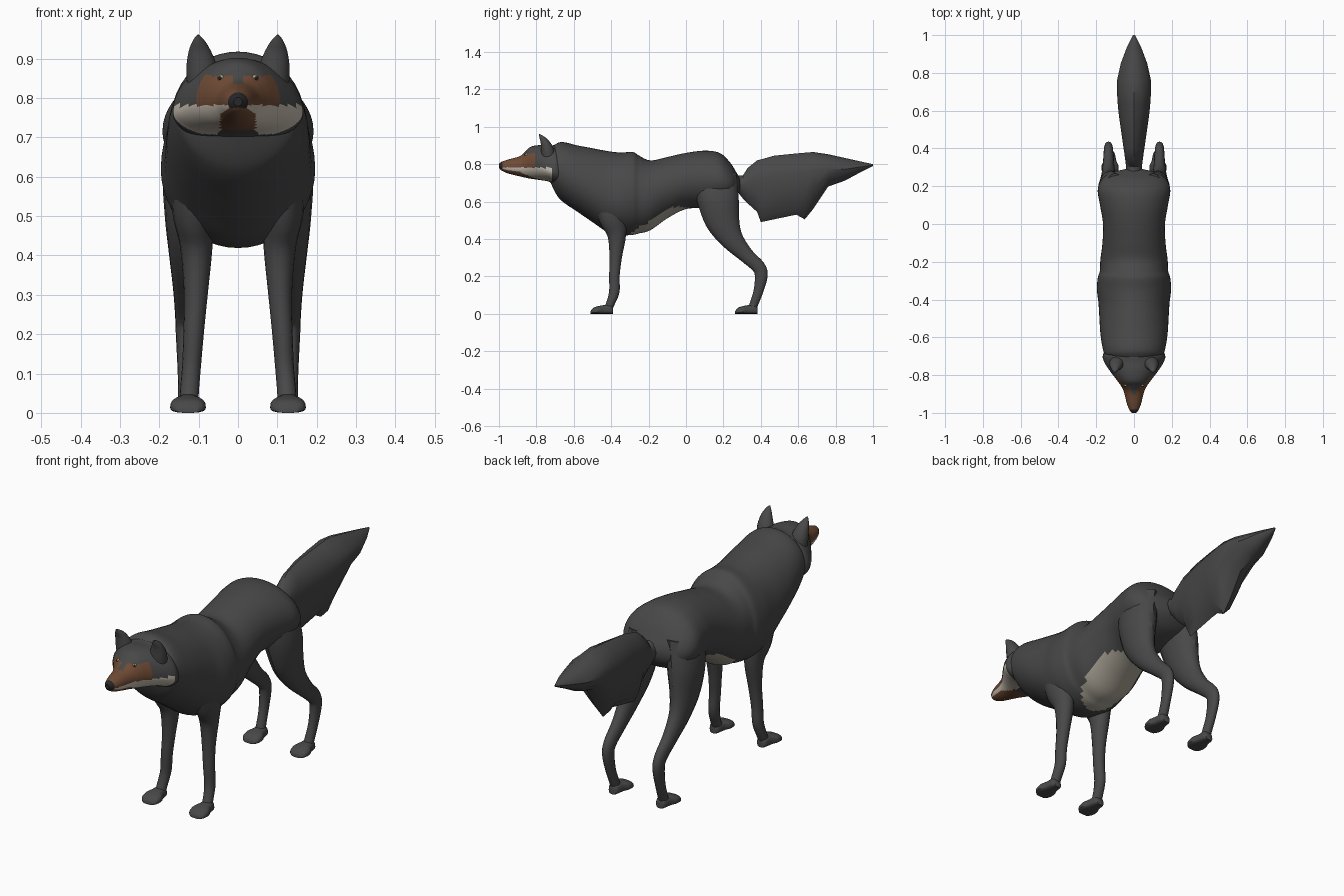
import bpy, bmesh, math
from mathutils import Vector

if "Cube" in bpy.data.objects:
    bpy.data.objects.remove(bpy.data.objects["Cube"], do_unlink=True)


def material(name, rgb):
    m = bpy.data.materials.new(name)
    m.use_nodes = True
    m.diffuse_color = (*rgb, 1)
    bsdf = m.node_tree.nodes["Principled BSDF"]
    bsdf.inputs["Base Color"].default_value = (*rgb, 1)
    bsdf.inputs["Roughness"].default_value = 0.8
    return m


FUR = material("charcoal fur", (0.065, 0.065, 0.065))
CREAM = material("cream fur", (0.58, 0.52, 0.44))
BROWN = material("brown fur", (0.16, 0.07, 0.035))
BELLY = material("grey beige belly", (0.38, 0.35, 0.29))
NOSE = material("black nose", (0.02, 0.02, 0.022))
EYE = material("pale amber eye", (0.6, 0.5, 0.3))
parts = []


def smooth_rows(rows, steps):
    """Spline through the control rows, with `steps` rows per span."""
    out = []
    for i in range(len(rows) - 1):
        a, b = rows[i], rows[i + 1]
        p, n = rows[max(i - 1, 0)], rows[min(i + 2, len(rows) - 1)]
        for k in range(steps):
            t = k / steps
            h = t * t * (3 - 2 * t)
            g, e = t * (1 - t) ** 2, t * t * (t - 1)
            out.append([a[j] * (1 - h) + b[j] * h + g * (b[j] - p[j]) / 2 + e * (n[j] - a[j]) / 2
                        for j in range(len(a))])
    return out + [list(rows[-1])]


def skin(name, rings, mats, rule=None):
    """Bridge the rings into a closed mesh and colour its faces by a rule."""
    bm = bmesh.new()
    loops = [[bm.verts.new(p) for p in ring] for ring in rings]
    for r, s in zip(loops, loops[1:]):
        for i in range(len(r)):
            j = (i + 1) % len(r)
            bm.faces.new((r[i], r[j], s[j], s[i]))
    bm.faces.new(loops[0])
    bm.faces.new(loops[-1])
    bmesh.ops.recalc_face_normals(bm, faces=bm.faces)
    if rule:
        for f in bm.faces:
            f.material_index = rule(f.calc_center_median(), f.normal)
    me = bpy.data.meshes.new(name)
    bm.to_mesh(me)
    bm.free()
    for m in mats:
        me.materials.append(m)
    ob = bpy.data.objects.new(name, me)
    bpy.context.collection.objects.link(ob)
    parts.append(ob)
    return ob


def oval(y, top, bottom, w, mid, segs, cx=0, power=1):
    """Upright section at y, widest at the height fraction mid."""
    zc = bottom + (top - bottom) * mid
    ring = []
    for i in range(segs):
        a = 2 * math.pi * i / segs
        c, s = math.cos(a), math.sin(a)
        x = w * math.copysign(abs(c) ** power, c)
        z = zc + (top - zc if s > 0 else zc - bottom) * math.copysign(abs(s) ** power, s)
        ring.append((cx + x, y, z))
    return ring


def limb(name, path, segs=16, steps=4):
    """Tube along a path of rows: x, y, z, depth radius, width radius."""
    rows = smooth_rows(path, steps)
    rings = []
    for i, (x, y, z, depth, width) in enumerate(rows):
        p, n = rows[max(i - 1, 0)], rows[min(i + 1, len(rows) - 1)]
        side = Vector((0, p[2] - n[2], n[1] - p[1])).normalized()
        rings.append([Vector((x + width * math.cos(a), y, z)) + side * depth * math.sin(a)
                      for a in (2 * math.pi * k / segs for k in range(segs))])
    return skin(name, rings, [FUR])


def ball(name, centre, r, mat):
    rings = [[(centre[0] + r * math.sin(t) * math.cos(a), centre[1] + r * math.sin(t) * math.sin(a),
               centre[2] + r * math.cos(t)) for a in (math.pi * k / 6 for k in range(12))]
             for t in (math.pi * (k + 0.3) / 8.6 for k in range(9))]
    return skin(name, rings, [mat])


# Torso with mane: y, top, bottom, half width, height of the widest point
torso = [(-.74, .87, .74, .06, .5), (-.70, .905, .65, .145, .5), (-.66, .918, .60, .165, .5),
         (-.58, .90, .545, .178, .48), (-.50, .885, .49, .183, .46), (-.42, .87, .437, .188, .45),
         (-.35, .862, .42, .196, .45), (-.285, .865, .422, .192, .46), (-.25, .845, .43, .181, .48),
         (-.19, .82, .447, .178, .5), (-.10, .838, .51, .167, .5), (0, .86, .56, .164, .5),
         (.10, .872, .565, .18, .5), (.18, .86, .58, .192, .48), (.235, .81, .60, .172, .48),
         (.27, .755, .63, .125, .5), (.29, .72, .66, .05, .5)]


def torso_colour(c, n):
    return int(n.z < 0 and ((c.y + .15) / .165) ** 2 + (c.x / .125) ** 2 < 1)


skin("torso", [oval(*r, 48) for r in smooth_rows(torso, 6)], [FUR, BELLY], torso_colour)

# Head, from the ruff forward to the nose
head = [(-.62, .88, .64, .12, .5), (-.69, .90, .68, .163, .36), (-.73, .90, .705, .158, .32),
        (-.78, .902, .715, .126, .38), (-.83, .893, .722, .088, .45), (-.86, .866, .728, .067, .48),
        (-.89, .842, .735, .053, .5), (-.95, .825, .75, .038, .5), (-.985, .813, .765, .024, .5),
        (-1.0, .802, .78, .011, .5)]


def head_colour(c, n):
    x = abs(c.x)
    if c.y < -.982 and c.z > .775:
        return 3
    if c.z < .782:
        if x < .045 and n.z < -.5:
            return 2 if c.y < -.79 else 0
        return 1 if c.y < -.715 and c.z > .708 else 0
    brown = c.y < -.805 and c.z < .856 and (c.y < -.9 or x > .014)
    return 2 if brown else 0


skin("head", [oval(*r, 56) for r in smooth_rows(head, 8)], [FUR, CREAM, BROWN, NOSE], head_colour)

# Bushy tail with a ragged lower edge
tail = [(.23, .75, .69, .03, .5), (.27, .74, .66, .045, .55), (.305, .74, .615, .042, .6),
        (.33, .78, .59, .045, .62), (.38, .82, .545, .052, .65), (.40, .825, .49, .055, .68),
        (.47, .845, .505, .065, .68), (.59, .857, .53, .082, .68), (.635, .861, .505, .086, .7),
        (.68, .865, .56, .089, .68), (.76, .853, .68, .09, .55), (.85, .833, .712, .07, .5),
        (.93, .815, .755, .04, .5), (1.0, .80, .79, .005, .5)]
skin("tail", [oval(*r, 12, power=1.2) for r in tail], [FUR])

# Paired parts
front_leg = [(.11, -.41, .64, .10, .06), (.115, -.39, .51, .075, .052), (.106, -.37, .42, .05, .041),
             (.107, -.376, .30, .033, .03), (.113, -.383, .20, .028, .026),
             (.118, -.383, .12, .028, .024), (.123, -.402, .06, .023, .024), (.125, -.42, .02, .022, .024)]
hind_leg = [(.10, .15, .74, .12, .06), (.12, .17, .62, .112, .07), (.13, .195, .50, .093, .056),
            (.135, .245, .40, .062, .04), (.135, .32, .315, .041, .03), (.135, .388, .25, .036, .025),
            (.135, .402, .20, .034, .023), (.133, .387, .12, .026, .021),
            (.13, .366, .06, .023, .022), (.128, .35, .02, .022, .024)]
ear = [(.088, -.735, .84, .038, .042), (.092, -.742, .88, .034, .039), (.097, -.757, .92, .022, .028),
       (.10, -.774, .945, .011, .015), (.101, -.785, .96, .002, .003)]
# Paw: distance ahead of the heel, height, half width
paw = [(0, .03, .018), (.012, .048, .026), (.05, .046, .034), (.075, .042, .045),
       (.105, .032, .042), (.12, .014, .026)]

for side, s in (("left", 1), ("right", -1)):
    for name, path in (("front_leg", front_leg), ("hind_leg", hind_leg), ("ear", ear)):
        limb(f"{side}_{name}", [(s * r[0], *r[1:]) for r in path])
    for name, heel in (("front_paw", -.39), ("hind_paw", .383)):
        rows = smooth_rows(paw, 3)
        skin(f"{side}_{name}", [oval(heel - d, h, 0, w, .35, 20, cx=s * .127, power=.75)
                                for d, h, w in rows], [FUR])
    ball(f"{side}_eye", (s * .043, -.853, .85), .009, EYE)
    ball(f"{side}_pupil", (s * .046, -.859, .851), .005, NOSE)

# Smooth shading with sharp edges kept
bpy.ops.object.select_all(action="DESELECT")
for ob in parts:
    ob.select_set(True)
bpy.context.view_layer.objects.active = parts[0]
bpy.ops.object.shade_smooth_by_angle(angle=math.radians(35))
